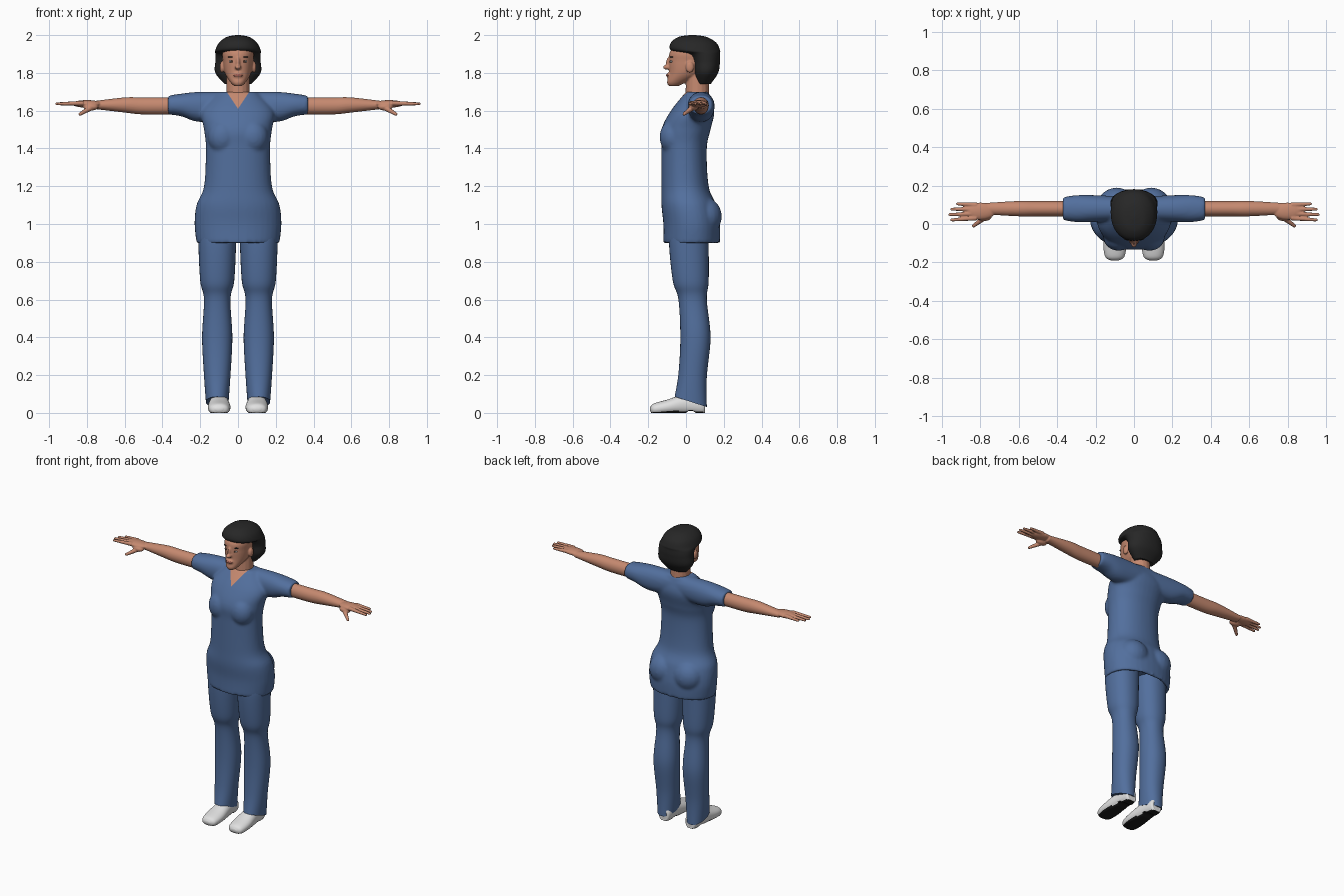
import bpy, bmesh, math
from mathutils import Vector, Matrix

if "Cube" in bpy.data.objects:
    bpy.data.objects.remove(bpy.data.objects["Cube"])


def material(name, *rgb):
    mat = bpy.data.materials.new(name)
    mat.use_nodes = True
    mat.diffuse_color = (*rgb, 1)
    mat.node_tree.nodes["Principled BSDF"].inputs["Base Color"].default_value = (*rgb, 1)
    return mat


SCRUBS = material("scrubs blue", 0.085, 0.16, 0.34)
SKIN = material("skin", 0.56, 0.25, 0.16)
HAIR = material("hair black", 0.02, 0.02, 0.02)
SHOE = material("shoe white", 0.75, 0.75, 0.75)
SOLE = material("sole black", 0.01, 0.01, 0.01)
LIPS = material("lips", 0.4, 0.13, 0.1)
EYE = material("eye white", 0.6, 0.6, 0.6)
IRIS = material("iris brown", 0.05, 0.03, 0.02)


def activate(obj):
    bpy.ops.object.select_all(action="DESELECT")
    obj.select_set(True)
    bpy.context.view_layer.objects.active = obj


def smooth(obj):
    activate(obj)
    bpy.ops.object.shade_smooth_by_angle(angle=math.radians(50))


def finish(name, bm, mat):
    bmesh.ops.recalc_face_normals(bm, faces=bm.faces)
    mesh = bpy.data.meshes.new(name)
    bm.to_mesh(mesh)
    bm.free()
    mesh.materials.append(mat)
    obj = bpy.data.objects.new(name, mesh)
    bpy.context.collection.objects.link(obj)
    smooth(obj)
    return obj


def spline(keys, steps=8):
    """Catmull-Rom interpolation through the key sections."""
    keys = [Vector(k) for k in keys]
    padded = [keys[0], *keys, keys[-1]]
    sections = []
    for a, b, c, d in zip(padded, padded[1:], padded[2:], padded[3:]):
        for step in range(steps):
            t = step / steps
            sections.append(b + (c - a) * (t / 2) + (a * 2 - b * 5 + c * 4 - d) * (t * t / 2)
                            + (b * 3 - a - c * 3 + d) * (t ** 3 / 2))
    return sections + [keys[-1]]


def loft(name, mat, axis, centre, keys, side=1, hollow=0, edit=None, power=0.92, count=36):
    """Each key is (position along the axis, half width, low edge, high edge)."""
    sections = spline(keys)
    if hollow:
        wall = 0.02
        inside = sections[0] + Vector((0, -wall, wall, -wall))
        sections = [inside + Vector((hollow, 0, 0, 0)), inside] + sections
    bm = bmesh.new()
    rings = []
    for along, half, low, high in sections:
        ring = []
        for j in range(count):
            angle = math.tau * j / count
            across, up = (math.copysign(abs(w) ** power, w) for w in (math.cos(angle), math.sin(angle)))
            u = centre + half * across
            v = (low + high) / 2 + (high - low) / 2 * up
            x, y, z = {"z": (u, v, along), "x": (along, u, v), "y": (u, along, v)}[axis]
            co = Vector((x * side, y, z))
            if edit:
                edit(co)
            ring.append(bm.verts.new(co))
        rings.append(ring)
    for lower, upper in zip(rings, rings[1:]):
        for j in range(count):
            bm.faces.new((lower[j - 1], lower[j], upper[j], upper[j - 1]))
    bm.faces.new(rings[0])
    bm.faces.new(rings[-1])
    return finish(name, bm, mat)


def ball(name, mat, location, radii):
    bm = bmesh.new()
    matrix = Matrix.Translation(location) @ Matrix.Diagonal((*radii, 1))
    bmesh.ops.create_uvsphere(bm, u_segments=20, v_segments=12, radius=1, matrix=matrix)
    return finish(name, bm, mat)


def taper(name, mat, start, end, start_radius, end_radius):
    """Round limb between two points, with a rounded tip."""
    start, end = Vector(start), Vector(end)
    span = end - start
    turn = span.to_track_quat("Z", "Y").to_matrix().to_4x4()
    bm = bmesh.new()
    bmesh.ops.create_cone(bm, cap_ends=True, segments=16, radius1=start_radius, radius2=end_radius,
                          depth=span.length, matrix=Matrix.Translation((start + end) / 2) @ turn)
    bmesh.ops.create_uvsphere(bm, u_segments=16, v_segments=8, radius=end_radius,
                              matrix=Matrix.Translation(end))
    return finish(name, bm, mat)


def fuse(name, parts, voxel, iterations):
    """Merge overlapping parts into one softly blended surface."""
    obj = parts[0]
    activate(obj)
    for part in parts:
        part.select_set(True)
    bpy.ops.object.join()
    obj.name = name
    remesh = obj.modifiers.new("remesh", "REMESH")
    remesh.mode, remesh.voxel_size = "VOXEL", voxel
    soften = obj.modifiers.new("soften", "SMOOTH")
    soften.iterations = iterations
    for modifier in ("remesh", "soften"):
        bpy.ops.object.modifier_apply(modifier=modifier)
    smooth(obj)
    return obj


def mirror(obj):
    obj.modifiers.new("mirror", "MIRROR")


# Tunic: torso with open hem, bust, seat and sleeves
tunic_parts = [loft("torso", SCRUBS, "z", 0, [
    (0.9, 0.22, -0.12, 0.18), (1, 0.23, -0.12, 0.18), (1.1, 0.22, -0.13, 0.16),
    (1.2, 0.18, -0.13, 0.12), (1.4, 0.17, -0.13, 0.11), (1.5, 0.18, -0.13, 0.13),
    (1.6, 0.19, -0.08, 0.15), (1.7, 0.1, 0, 0.12)], hollow=0.06)]
for side in (1, -1):
    tunic_parts += [
        loft("sleeve", SCRUBS, "x", 0.08, [
            (0, 0.06, 1.55, 1.7), (0.2, 0.07, 1.54, 1.7),
            (0.3, 0.07, 1.57, 1.69), (0.37, 0.06, 1.58, 1.68)], side=side),
        ball("bust", SCRUBS, (side * 0.08, -0.07, 1.46), (0.08, 0.07, 0.09)),
        ball("seat", SCRUBS, (side * 0.09, 0.1, 1.04), (0.1, 0.09, 0.1))]
tunic = fuse("tunic", tunic_parts, 0.009, 6)

# V neckline: cut clean edges, then colour the inside as skin
NECK_POINT, NECK_SLOPE = 1.61, 0.67
tunic.data.materials.clear()
for mat in (SCRUBS, SKIN):
    tunic.data.materials.append(mat)
bm = bmesh.new()
bm.from_mesh(tunic.data)
for side in (1, -1):
    faces = []
    for face in bm.faces:
        c = face.calc_center_median()
        if c.y < 0.04 and c.z > 1.59 and abs(c.x) < 0.1:
            faces.append(face)
    edges = {edge for face in faces for edge in face.edges}
    verts = {vert for face in faces for vert in face.verts}
    bmesh.ops.bisect_plane(bm, geom=[*faces, *edges, *verts], plane_co=(0, 0, NECK_POINT),
                           plane_no=(side, 0, -NECK_SLOPE))
for face in bm.faces:
    c = face.calc_center_median()
    face.material_index = int(c.y < 0.03 and abs(c.x) < NECK_SLOPE * (c.z - NECK_POINT))
bm.to_mesh(tunic.data)
bm.free()


# Trousers, with hems that drop towards the heel
def slant_hem(co):
    co.z -= (co.y - 0.02) * 0.4 * max(0, 1 - co.z / 0.3)


mirror(loft("trouser_legs", SCRUBS, "z", 0.11, [
    (0.06, 0.06, -0.06, 0.11), (0.2, 0.07, -0.04, 0.11), (0.4, 0.08, -0.03, 0.13),
    (0.6, 0.07, -0.04, 0.11), (0.7, 0.09, -0.07, 0.12), (0.9, 0.1, -0.09, 0.12),
    (1, 0.1, -0.08, 0.12)], edit=slant_hem))


# Shoes, flat below with an arch in front of the heel
def flatten(co):
    co.z = max(co.z, 0.01 if 0 < co.y < 0.04 else 0)


shoes = loft("shoes", SHOE, "y", 0.1, [
    (-0.19, 0.02, 0.01, 0.03), (-0.17, 0.05, -0.01, 0.05), (-0.1, 0.06, -0.01, 0.07),
    (0, 0.05, -0.01, 0.1), (0.09, 0.04, -0.01, 0.09), (0.1, 0.02, 0.01, 0.06)], edit=flatten)
shoes.data.materials.append(SOLE)
for face in shoes.data.polygons:
    face.material_index = int(face.normal.z < -0.6 and face.center.z < 0.02)
mirror(shoes)

# Bare arms with hands
arm_parts = [
    loft("forearm", SKIN, "x", 0.08, [
        (0.3, 0.04, 1.58, 1.67), (0.5, 0.04, 1.58, 1.67),
        (0.6, 0.04, 1.59, 1.67), (0.77, 0.03, 1.61, 1.65)], power=1),
    ball("palm", SKIN, (0.8, 0.067, 1.636), (0.08, 0.045, 0.02)),
    ball("thumb_base", SKIN, (0.78, 0.04, 1.62), (0.04, 0.025, 0.02)),
    taper("thumb", SKIN, (0.77, 0.04, 1.62), (0.836, -0.01, 1.582), 0.016, 0.009)]
for i in range(4):
    tip = (0.96 - 0.01 * (i - 2) ** 2, 0.105 - 0.028 * i, 1.636)
    arm_parts.append(taper("finger", SKIN, (0.82, 0.1 - 0.023 * i, 1.64), tip, 0.013, 0.008))
mirror(fuse("arms", arm_parts, 0.004, 3))

# Head, neck, nose and ears
head_parts = [
    loft("skull", SKIN, "z", 0, [
        (1.73, 0.02, -0.09, -0.04), (1.75, 0.04, -0.1, 0), (1.8, 0.07, -0.09, 0.1),
        (1.86, 0.08, -0.09, 0.14), (1.92, 0.08, -0.08, 0.14), (1.98, 0.03, 0, 0.07)]),
    taper("neck", SKIN, (0, 0.06, 1.6), (0, 0.06, 1.8), 0.065, 0.06),
    ball("nose_tip", SKIN, (0, -0.1, 1.83), (0.017, 0.022, 0.013)),
    ball("nose_bridge", SKIN, (0, -0.09, 1.85), (0.011, 0.016, 0.036)),
    ball("mouth", SKIN, (0, -0.09, 1.787), (0.026, 0.013, 0.016))]
for side in (1, -1):
    head_parts.append(ball("ear", SKIN, (side * 0.085, 0.02, 1.83), (0.012, 0.022, 0.03)))
fuse("head", head_parts, 0.005, 3)

# Face details
ball("lips", LIPS, (0, -0.094, 1.787), (0.024, 0.012, 0.008))
for side, label in ((1, "left"), (-1, "right")):
    x = side * 0.034
    ball(label + "_eye", EYE, (x, -0.077, 1.86), (0.014, 0.008, 0.006))
    ball(label + "_iris", IRIS, (x, -0.083, 1.86), (0.006, 0.004, 0.006))
    ball(label + "_eyebrow", HAIR, (x, -0.075, 1.884), (0.02, 0.01, 0.004))

# Bobbed hair: low at the back, swept over the forehead
loft("hair", HAIR, "z", 0, [
    (1.74, 0.07, 0.06, 0.13), (1.8, 0.12, 0.04, 0.17), (1.86, 0.12, 0.03, 0.18),
    (1.9, 0.12, 0, 0.18), (1.92, 0.12, -0.08, 0.18), (1.96, 0.1, -0.08, 0.16),
    (1.99, 0.06, -0.04, 0.11), (2, 0.01, 0.02, 0.05)])
